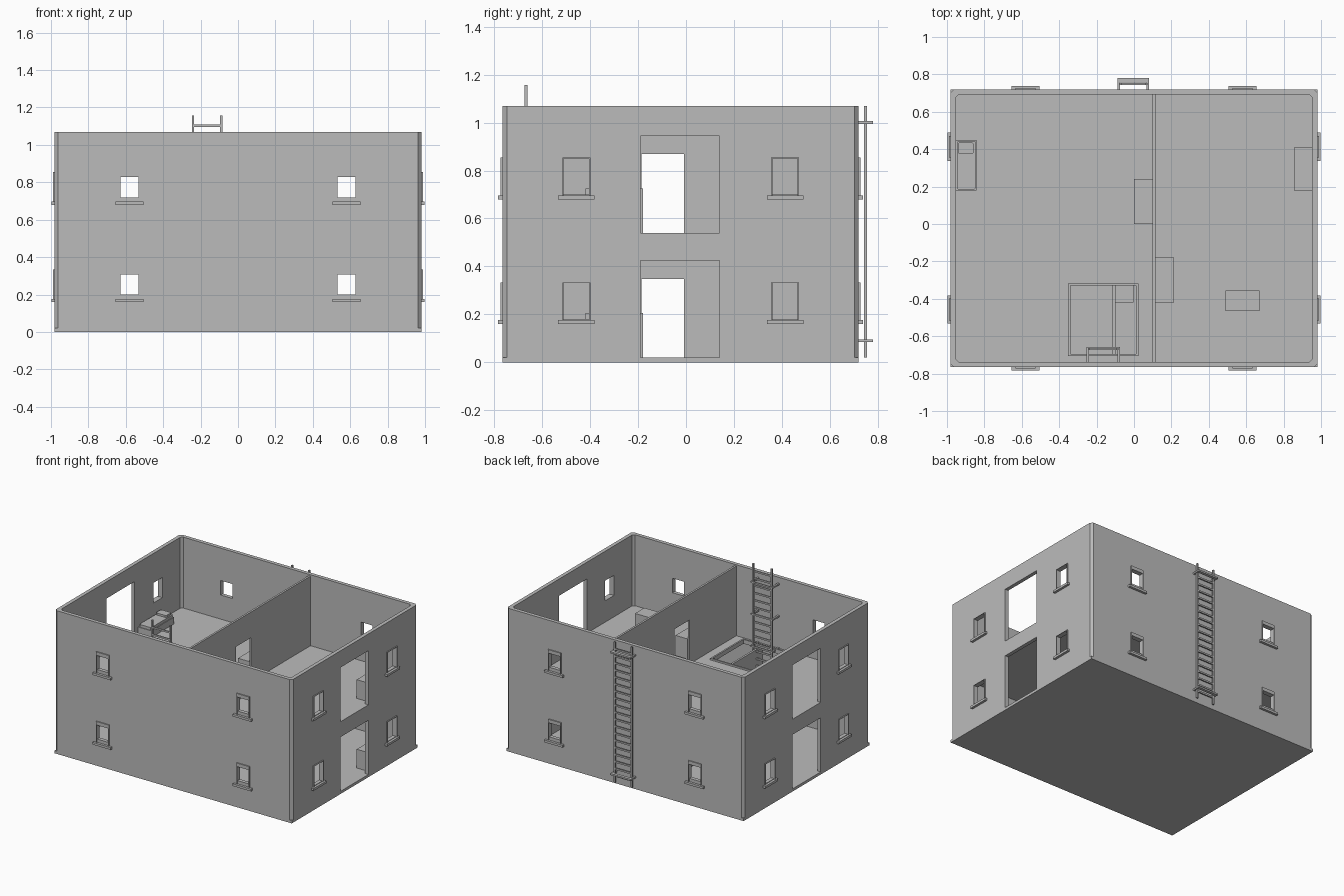
import bpy, bmesh

cube = bpy.data.objects.get("Cube")
if cube:
    bpy.data.objects.remove(cube, do_unlink=True)

# one plain grey for the whole building
GREY = (0.5, 0.5, 0.5, 1)
mat = bpy.data.materials.new("plain_grey")
mat.use_nodes = True
mat.diffuse_color = GREY
mat.node_tree.nodes["Principled BSDF"].inputs["Base Color"].default_value = GREY

# outer wall faces, wall thickness, storey floors
X, Y0, Y1, T = 0.98, -0.765, 0.72, 0.028
TOP, FLOORS = 1.07, (0.02, 0.54)
SLAB = 0.02


def add_box(bm, x0, x1, y0, y1, z0, z1, chamfer=0):
    verts = bmesh.ops.create_cube(bm, size=1)["verts"]
    for v in verts:
        v.co = (x1 if v.co.x > 0 else x0, y1 if v.co.y > 0 else y0, z1 if v.co.z > 0 else z0)
    if chamfer:
        edges = {e for v in verts for e in v.link_edges
                 if abs(e.verts[0].co.z - e.verts[1].co.z) > 1e-4}
        bmesh.ops.bevel(bm, geom=list(edges), offset=chamfer, segments=1, affect='EDGES')


def make(name, boxes, chamfer=0):
    bm = bmesh.new()
    for b in boxes:
        add_box(bm, *b, chamfer)
    bmesh.ops.recalc_face_normals(bm, faces=bm.faces)
    me = bpy.data.meshes.new(name)
    bm.to_mesh(me)
    bm.free()
    me.materials.append(mat)
    ob = bpy.data.objects.new(name, me)
    bpy.context.collection.objects.link(ob)
    return ob


def cut(ob, cutter):
    cutter.hide_render = True
    mod = ob.modifiers.new("cut", 'BOOLEAN')
    mod.operation, mod.solver, mod.object = 'DIFFERENCE', 'EXACT', cutter
    bpy.context.view_layer.objects.active = ob
    bpy.ops.object.modifier_apply(modifier=mod.name)
    bpy.data.objects.remove(cutter, do_unlink=True)


def wall_box(side, a0, a1, d0, d1, z0, z1):
    """Box along a wall: a is along it, d is the distance outwards from its face."""
    if side in "EW":
        s = 1 if side == "E" else -1
        d = sorted((s * (X + d0), s * (X + d1)))
        return (*d, a0, a1, z0, z1)
    d = (Y1 + d0, Y1 + d1) if side == "N" else (Y0 - d1, Y0 - d0)
    return (a0, a1, *d, z0, z1)


# window and door openings, sills and thin frames
openings, sills, frames = [], [], []
for f in FLOORS:
    for side in "NSEW":
        ends = side in "EW"
        lo, hi = (f + 0.16, f + 0.31) if ends else (f + 0.18, f + 0.288)
        half = 0.053 if ends else 0.048
        for c in ((-0.457, 0.413) if ends else (-0.58, 0.58)):
            openings.append(wall_box(side, c - half, c + half, -0.06, 0.06, lo, hi))
            sills.append(wall_box(side, c - 0.076, c + 0.076, -0.01, 0.018, f + 0.139, f + 0.156))
            top, w = f + 0.314, half + 0.005
            frames.append(wall_box(side, c - w, c + w, 0, 0.008, hi, top))
            for s in (-1, 1):
                a = sorted((c + s * half, c + s * w))
                frames.append(wall_box(side, *a, 0, 0.008, f + 0.156, hi))
        if ends:
            openings.append(wall_box(side, -0.19, 0.14, -0.06, 0.06, f, f + 0.405))

walls = make("outer_walls", [(-X, X, Y0, Y1, SLAB, TOP)], 0.018)
cut(walls, make("room_cutter", [(-X + T, X - T, Y0 + T, Y1 - T, -0.1, TOP + 0.1)], 0.015))
cut(walls, make("opening_cutter", openings))
make("window_sills", sills)
make("window_frames", frames)

# base slab and upper floor with the hatch hole
make("ground_floor", [(-X, X, Y0, Y1, 0, SLAB)])
HX0, HX1, HY0, HY1 = -0.34, 0.012, -0.695, -0.33
upper = make("upper_floor", [(-X + T, X - T, Y0 + T, Y1 - T, FLOORS[1] - SLAB, FLOORS[1])])
cut(upper, make("hatch_cutter", [(HX0, HX1, HY0, HY1, 0.4, 0.7)]))
R, h = 0.012, (FLOORS[1] - SLAB, FLOORS[1] + 0.012)
make("hatch_rim", [
    (HX0 - R, HX0, HY0 - R, HY1 + R, *h), (HX1, HX1 + R, HY0 - R, HY1 + R, *h),
    (HX0, HX1, HY1, HY1 + R, *h), (HX0, HX1, HY0 - R, HY0, *h)])

# inner walls and furniture, per storey
for name, f, px, top in (("lower", FLOORS[0], -0.115, FLOORS[1] - SLAB),
                         ("upper", FLOORS[1], 0.1, TOP - 0.01)):
    qx = px + 0.015
    make(name + "_partition", [
        (px, qx, Y0 + T, -0.185, f, top), (px, qx, -0.008, Y1 - T, f, top),
        (px, qx, -0.185, -0.008, f + 0.328, top)])
    make(name + "_cupboard", [(qx, qx + 0.098, -0.42, -0.18, f, f + 0.185)])
    make(name + "_sideboard", [(px - 0.1, px, 0, 0.24, f, f + 0.14)])
    make(name + "_wall_chest", [(0.855, X - T, 0.18, 0.41, f, f + 0.14)])
    make(name + "_table", [(0.49, 0.67, -0.465, -0.355, f, f + 0.16)])
    make(name + "_bed", [(-X + T, -0.843, 0.18, 0.45, f, f + 0.05)])
    make(name + "_mattress", [(-0.945, -0.848, 0.185, 0.445, f + 0.05, f + 0.07)], 0.006)
    make(name + "_pillow", [(-0.942, -0.857, 0.375, 0.437, f + 0.07, f + 0.085)], 0.008)


def ladder(name, cx, half, y, z0, z1, wall_y, far_y, brackets, count):
    r = 0.006
    parts = [(cx + s * half - r, cx + s * half + r, y - r, y + r, z0, z1) for s in (-1, 1)]
    step = (z1 - z0) / (count + 1)
    for i in range(count):
        z = z0 + step * (i + 1)
        parts.append((cx - half, cx + half, y - r * 0.8, y + r * 0.8, z - r, z + r))
    make(name, parts)
    # wall brackets: two arms and a cross bar
    arms = []
    for z in brackets:
        d = sorted((wall_y, far_y))
        for s in (-1, 1):
            c = cx + s * (half + 0.008)
            arms.append((c - 0.007, c + 0.007, *d, z - r, z + r))
        b = sorted((far_y, y + (far_y - y) * 0.3))
        arms.append((cx - half - 0.015, cx + half + 0.015, *b, z - r, z + r))
    make(name + "_brackets", arms)


ladder("outside_ladder", -0.004, 0.07, 0.748, 0.02, TOP, Y1, 0.78, (0.09, 1.0), 19)
ladder("hatch_ladder", -0.165, 0.075, -0.668, 0.02, 1.157, Y0 + T, -0.657,
       (0.27, 0.54, 0.78, 1.02), 20)
